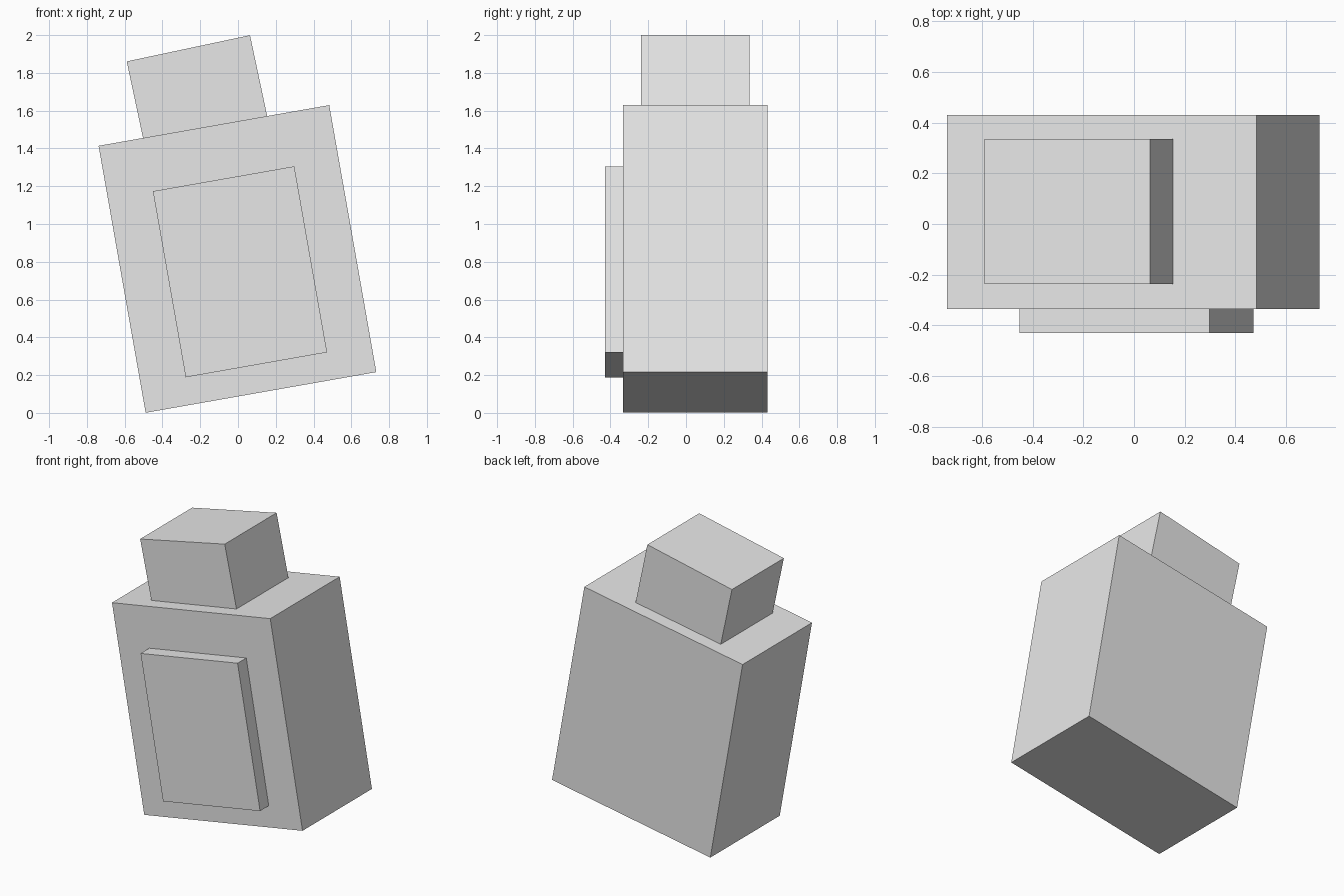
import bpy
from math import radians

default = bpy.data.objects.get("Cube")
if default:
    bpy.data.objects.remove(default, do_unlink=True)

# One plain grey for every part
grey = bpy.data.materials.new("light grey")
grey.use_nodes = True
colour = (0.8, 0.8, 0.8, 1.0)
grey.diffuse_color = colour
grey.node_tree.nodes["Principled BSDF"].inputs["Base Color"].default_value = colour


def tilted_box(name, centre, size, tilt):
    """Box leaning sideways towards -x by tilt degrees."""
    bpy.ops.mesh.primitive_cube_add(size=1, location=centre)
    box = bpy.context.object
    box.name = name
    box.scale = size
    box.rotation_euler.y = radians(-tilt)
    bpy.ops.object.transform_apply(location=False, rotation=False, scale=True)
    box.data.materials.append(grey)
    return box


# Main block
tilted_box("body", (-0.003, 0.048, 0.815), (1.24, 0.765, 1.435), 10)
# Raised panel on the front
tilted_box("front_panel", (0.0105, -0.38, 0.747), (0.76, 0.1, 1.0), 10)
# Cap, its base sunk slightly into the sloping top of the body
tilted_box("cap", (-0.216, 0.049, 1.71), (0.667, 0.572, 0.45), 12)
